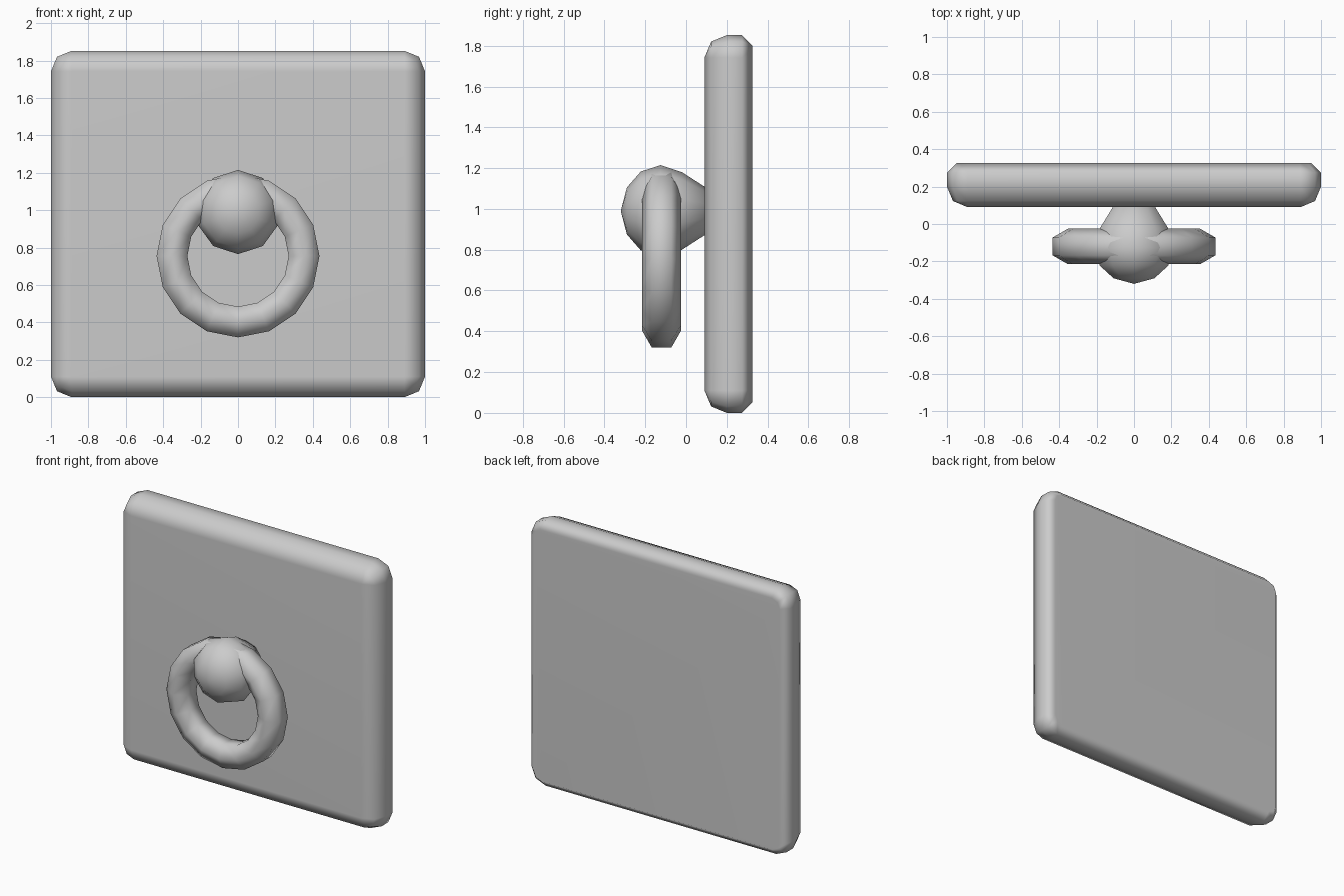
import bpy, bmesh, math
from math import sin, cos, pi

cube = bpy.data.objects.get("Cube")
if cube:
    bpy.data.objects.remove(cube, do_unlink=True)

grey = bpy.data.materials.new("plain grey")
grey.use_nodes = True
colour = (0.6, 0.6, 0.6, 1)
grey.diffuse_color = colour
grey.node_tree.nodes["Principled BSDF"].inputs["Base Color"].default_value = colour


def loft(name, rings, closed=False, angle=180):
    """Skin a list of equal-length point rings; cap the ends or close the loop."""
    bm = bmesh.new()
    rows = [[bm.verts.new(p) for p in ring] for ring in rings]
    pairs = list(zip(rows, rows[1:]))
    if closed:
        pairs.append((rows[-1], rows[0]))
    else:
        bm.faces.new(rows[0])
        bm.faces.new(rows[-1])
    n = len(rows[0])
    for a, b in pairs:
        for i in range(n):
            j = (i + 1) % n
            bm.faces.new((a[i], a[j], b[j], b[i]))
    bmesh.ops.remove_doubles(bm, verts=bm.verts, dist=0.0005)
    bmesh.ops.recalc_face_normals(bm, faces=bm.faces)
    mesh = bpy.data.meshes.new(name)
    bm.to_mesh(mesh)
    bm.free()
    mesh.materials.append(grey)
    obj = bpy.data.objects.new(name, mesh)
    bpy.context.collection.objects.link(obj)
    bpy.ops.object.select_all(action='DESELECT')
    obj.select_set(True)
    bpy.context.view_layer.objects.active = obj
    bpy.ops.object.shade_smooth_by_angle(angle=math.radians(angle))
    return obj


# Back plate: rounded rectangle, wide round at the front, small chamfer behind
HALF_X, HALF_Z, ROUND = 1.0, 0.926, 0.11


def plate_outline(y, inset):
    r = ROUND - inset
    points = []
    for quarter in range(4):
        mid = quarter * pi / 2 + pi / 4
        cx = math.copysign(HALF_X - ROUND, cos(mid))
        cz = math.copysign(HALF_Z - ROUND, sin(mid))
        for step in (-1, 0, 1):
            a = mid + step * pi / 4
            points.append((cx + r * cos(a), y, HALF_Z + cz + r * sin(a)))
    return points


sections = [(0.09, ROUND), (0.123, 0.032), (0.2, 0), (0.275, 0), (0.325, 0.05)]
plate = loft("back_plate", [plate_outline(y, d) for y, d in sections])
plate.modifiers.new("flat face shading", 'WEIGHTED_NORMAL')

# Knob: ball whose rear tapers into the plate
profile = [(-0.32, 0.0001), (-0.29, 0.115), (-0.222, 0.193), (-0.125, 0.225),
           (-0.02, 0.19), (0.12, 0.1)]
loft("knob", [[(r * sin(i * pi / 5), y, 0.99 + r * cos(i * pi / 5))
               for i in range(10)] for y, r in profile])

# Pull ring: hexagonal tube hanging from the knob
MAJOR, MINOR = 0.353, 0.095
rings = []
for i in range(16):
    a = i * pi / 8
    ring = []
    for k in range(6):
        b = k * pi / 3 + pi / 6
        r = MAJOR + MINOR * cos(b)
        ring.append((r * cos(a), -0.12 + MINOR * sin(b), 0.755 + r * sin(a)))
    rings.append(ring)
loft("pull_ring", rings, closed=True)
